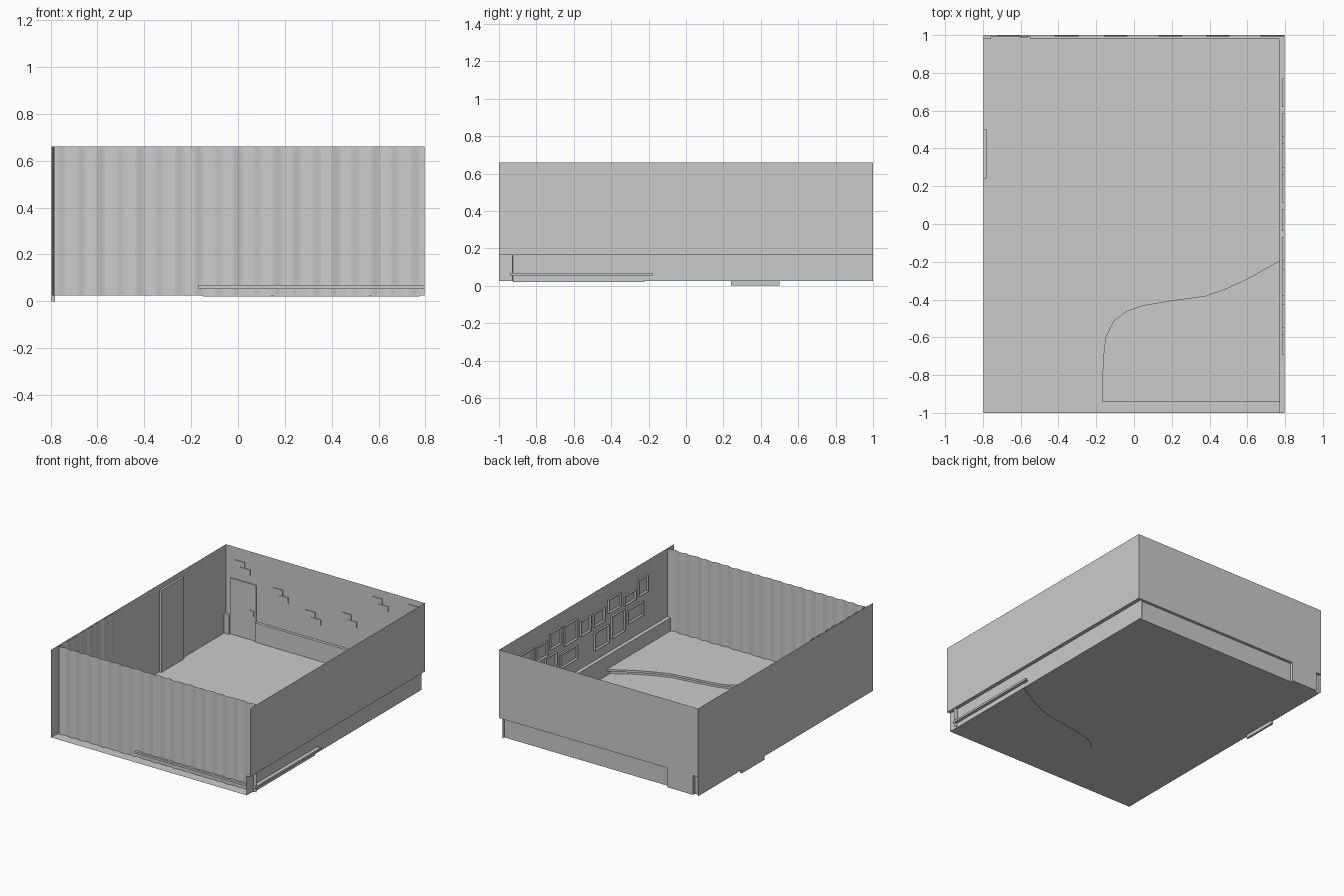
import bpy, bmesh, math
from mathutils import Vector

cube = bpy.data.objects.get("Cube")
if cube:
    bpy.data.objects.remove(cube, do_unlink=True)

grey = bpy.data.materials.new("plain_grey")
grey.use_nodes = True
grey.diffuse_color = (0.6, 0.6, 0.6, 1)
grey.node_tree.nodes["Principled BSDF"].inputs["Base Color"].default_value = (0.6, 0.6, 0.6, 1)

# Room limits
X, Y = 0.797, 1.0
FLOOR, LEDGE, TOP = 0.025, 0.165, 0.66
SKIRT_X, SKIRT_Y = 0.77, 0.98
DOOR_L, DOOR_R = -0.757, -0.55


def finish(name, bm):
    mesh = bpy.data.meshes.new(name)
    bm.to_mesh(mesh)
    bm.free()
    mesh.materials.append(grey)
    obj = bpy.data.objects.new(name, mesh)
    bpy.context.collection.objects.link(obj)
    return obj


def sweep(name, path, offset):
    """Sheet made by extruding a polyline along an offset."""
    bm = bmesh.new()
    a = [bm.verts.new(p) for p in path]
    b = [bm.verts.new(Vector(p) + Vector(offset)) for p in path]
    for i in range(len(path) - 1):
        bm.faces.new((a[i], a[i + 1], b[i + 1], b[i]))
    return finish(name, bm)


def box(name, lo, hi):
    bm = bmesh.new()
    bmesh.ops.create_cube(bm, size=1)
    for v in bm.verts:
        v.co = [lo[k] if v.co[k] < 0 else hi[k] for k in range(3)]
    return finish(name, bm)


def slab(name, outline, z0, z1):
    bm = bmesh.new()
    face = bm.faces.new([bm.verts.new((x, y, z0)) for x, y in outline])
    top = bmesh.ops.extrude_face_region(bm, geom=[face], use_keep_orig=True)["geom"]
    bmesh.ops.translate(bm, vec=(0, 0, z1 - z0), verts=[v for v in top if isinstance(v, bmesh.types.BMVert)])
    bmesh.ops.recalc_face_normals(bm, faces=bm.faces)
    return finish(name, bm)


def smooth(obj):
    for p in obj.data.polygons:
        p.use_smooth = True


# Floor, with a short threshold under the back door
sweep("floor", [(-X, -Y, FLOOR), (SKIRT_X, -Y, FLOOR)], (0, SKIRT_Y + Y, 0))
sweep("door_threshold", [(DOOR_L, SKIRT_Y, FLOOR), (DOOR_R, SKIRT_Y, FLOOR)], (0, Y - SKIRT_Y, 0))

# Walls, stepping inwards at the skirting
sweep("left_wall", [(X, -Y, TOP), (X, -Y, LEDGE), (SKIRT_X, -Y, LEDGE), (SKIRT_X, -Y, FLOOR)], (0, 2 * Y, 0))
sweep("right_wall", [(-X, -Y, FLOOR), (-X, -Y, TOP)], (0, 2 * Y, 0))
sweep("back_wall", [(-X, Y, TOP), (-X, Y, LEDGE)], (2 * X, 0, 0))
for name, x0, x1 in (("back_skirting", DOOR_R, SKIRT_X), ("corner_skirting", -X, DOOR_L)):
    sweep(name, [(x0, Y, LEDGE), (x0, SKIRT_Y, LEDGE), (x0, SKIRT_Y, FLOOR)], (x1 - x0, 0, 0))
for name, x in (("door_jamb_right", DOOR_L), ("door_jamb_left", DOOR_R)):
    sweep(name, [(x, Y, FLOOR), (x, Y, LEDGE)], (0, SKIRT_Y - Y, 0))

# Doors
box("back_door", (DOOR_L, 0.992, FLOOR), (DOOR_R, Y, 0.43))
box("back_door_handle", (-0.6, 0.986, 0.2), (-0.565, 0.992, 0.24))
box("side_door", (-X, 0.24, 0), (-0.782, 0.5, 0.62))

# Corrugated curtains
STEPS = 240
front, side = [], []
for i in range(STEPS + 1):
    t = i / STEPS
    x = -0.785 + t * (X + 0.785)
    front.append((x, -0.926 + 0.004 * math.sin(x * 75) + 0.002 * math.sin(x * 31), FLOOR))
    y = -0.95 + t * 0.68
    side.append((-0.790 + 0.004 * math.sin(y * 75) + 0.002 * math.sin(y * 31), y, FLOOR))
smooth(sweep("front_curtain", front, (0, 0, TOP - FLOOR)))
smooth(sweep("side_curtain", side, (0, 0, TOP - FLOOR)))

# Curved low platform with an overhanging top
curve = [(-0.17, -0.94), (-0.17, -0.85), (-0.16, -0.68), (-0.15, -0.6), (-0.11, -0.515),
         (-0.04, -0.46), (0.05, -0.43), (0.2, -0.405), (0.38, -0.38), (0.48, -0.345),
         (0.6, -0.29), (0.77, -0.195), (X, -0.18)]
slab("platform_top", curve + [(X, -0.94)], 0.054, 0.069)
body = [(max(x + 0.02, -0.15), max(y - 0.03, -0.925)) for x, y in curve[1:-1]]
body = [(-0.15, -0.925)] + [(min(x, 0.775), y) for x, y in body] + [(0.775, -0.925)]
slab("platform_body", body, 0.02, 0.054)

# Picture frames on the left wall: back edge, front edge, top, height
frames = [
    (0.77, 0.62, 0.53, 0.11), (0.585, 0.46, 0.52, 0.11), (0.425, 0.3, 0.56, 0.12),
    (0.265, 0.115, 0.55, 0.145), (0.08, -0.035, 0.515, 0.11), (-0.07, -0.195, 0.515, 0.1),
    (-0.24, -0.38, 0.55, 0.1), (-0.425, -0.55, 0.505, 0.07), (-0.586, -0.69, 0.56, 0.12),
    (0.48, 0.355, 0.4, 0.1), (0.31, 0.115, 0.36, 0.1), (-0.08, -0.24, 0.37, 0.13),
    (-0.275, -0.425, 0.415, 0.16), (-0.46, -0.64, 0.39, 0.1)]
for n, (y1, y0, z1, h) in enumerate(frames):
    obj = box(f"picture_frame_{n + 1}", (X - 0.014, y0, z1 - h), (X - 0.001, y1, z1))
    bm = bmesh.new()
    bm.from_mesh(obj.data)
    inner = [f for f in bm.faces if f.normal.x < -0.9]
    bmesh.ops.inset_region(bm, faces=inner, thickness=0.016)
    bmesh.ops.translate(bm, vec=(0.009, 0, 0), verts=inner[0].verts)
    bm.to_mesh(obj.data)
    bm.free()

# Exposed bricks on the back wall, each pair staggered by one course
for n, (x, z) in enumerate([(-0.725, 0.57), (-0.42, 0.45), (-0.16, 0.36),
                            (0.13, 0.42), (0.38, 0.6), (0.67, 0.62)]):
    for k in range(2):
        x0, z1 = x + 0.045 * k, z - 0.042 * k
        box(f"wall_brick_{n + 1}_{k + 1}", (x0, 0.993, z1 - 0.04), (x0 + 0.08, 0.999, z1))
